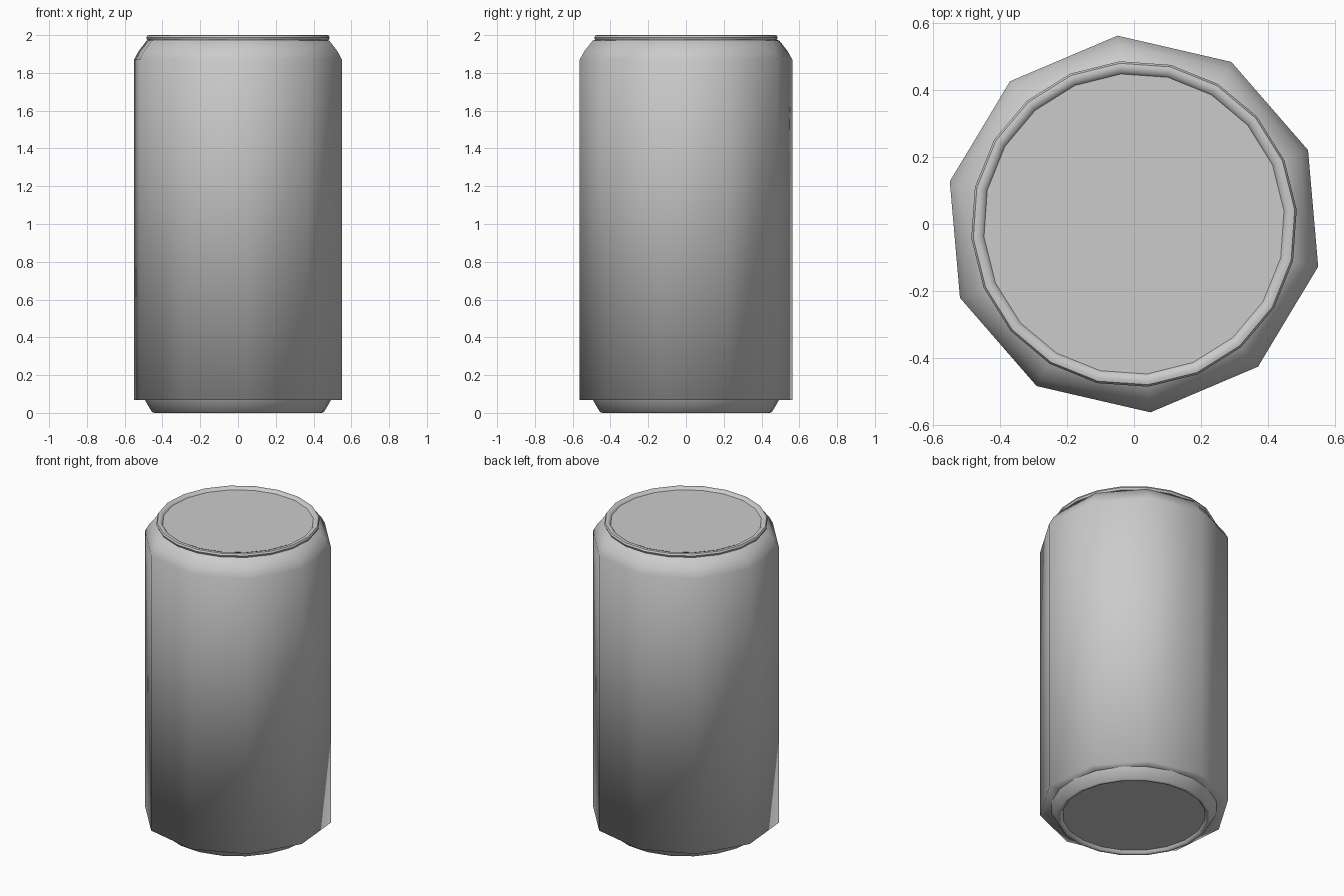
import bpy
import bmesh
import math

cube = bpy.data.objects.get("Cube")
if cube:
    bpy.data.objects.remove(cube, do_unlink=True)

metal = bpy.data.materials.new("grey_metal")
metal.use_nodes = True
grey = (0.6, 0.6, 0.6, 1)
metal.diffuse_color = grey
metal.node_tree.nodes["Principled BSDF"].inputs["Base Color"].default_value = grey

START = math.radians(95)


def lathe(name, profile, sides, cap=None, sharp=180):
    """Revolve (radius, height) points; cap closes the 'first' or 'last' ring."""
    bm = bmesh.new()
    rings = []
    for r, z in profile:
        angles = [START + math.tau * i / sides for i in range(sides)]
        rings.append([bm.verts.new((r * math.cos(a), r * math.sin(a), z)) for a in angles])
    for low, high in zip(rings, rings[1:]):
        for i in range(sides):
            j = (i + 1) % sides
            bm.faces.new((low[i], low[j], high[j], high[i]))
    if cap == "first":
        bm.faces.new(rings[0][::-1])
    elif cap == "last":
        bm.faces.new(rings[-1])
    mesh = bpy.data.meshes.new(name)
    bm.to_mesh(mesh)
    bm.free()
    mesh.materials.append(metal)
    obj = bpy.data.objects.new(name, mesh)
    bpy.context.collection.objects.link(obj)
    bpy.ops.object.select_all(action="DESELECT")
    obj.select_set(True)
    bpy.context.view_layer.objects.active = obj
    bpy.ops.object.shade_smooth_by_angle(angle=math.radians(sharp))
    return obj


# Ten-sided wall with a flat underside and a sloping shoulder
lathe("can_body", [(0.47, 0.068), (0.565, 0.068), (0.565, 1.87),
                   (0.54, 1.915), (0.495, 1.972), (0.455, 1.978)], 10)

# Rolled rim around the recessed lid
lathe("rim_and_lid", [(0.45, 1.972), (0.482, 1.974), (0.488, 1.987), (0.482, 1.998),
                      (0.472, 2.0), (0.457, 1.996), (0.45, 1.985)], 20, "last", 50)

# Tapered foot with a recessed base
lathe("foot_and_base", [(0.425, 0.02), (0.435, 0.004), (0.445, 0),
                        (0.457, 0.004), (0.495, 0.068)], 20, "first", 50)
